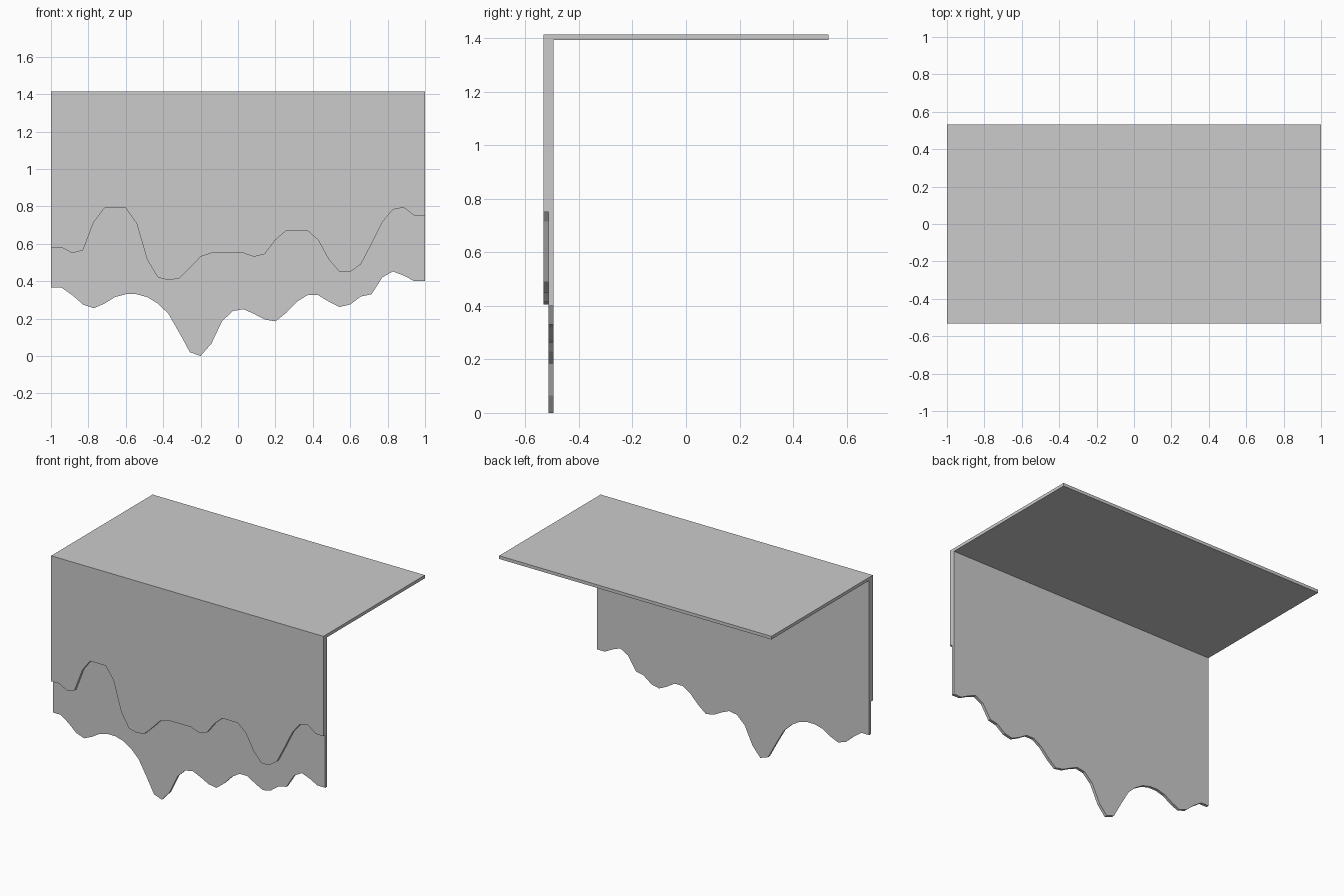
import bpy
import bmesh
from mathutils import Vector

if "Cube" in bpy.data.objects:
    bpy.data.objects.remove(bpy.data.objects["Cube"])

TOP, UNDER = 1.413, 1.392      # top and underside of the flat sheet
FRONT, BACK = -0.532, 0.532

# Torn lower edges: heights in hundredths at equal steps from left to right
OUTER_EDGE = [58, 58, 55, 56.5, 71.5, 79, 79, 79, 71, 51.5, 42, 40.5, 41.5, 47, 53,
              55, 55, 55, 55, 53, 54.5, 62, 67, 67, 67, 62, 51.5, 45, 45, 49, 60,
              71.5, 78.3, 79.4, 75, 75]
INNER_EDGE = [36.5, 36.5, 32.5, 27.5, 25.5, 28, 31.5, 33, 33, 31.5, 28, 22.5, 12.5,
              2, 0, 6.5, 18.5, 24, 25, 22.5, 19.5, 18.5, 23, 29, 32.5, 32.5, 29,
              26.2, 27.5, 31.8, 33, 42, 45.2, 43, 40, 40]


def extruded(name, points, offset):
    """Solid made by extruding a flat outline along an offset."""
    bm = bmesh.new()
    face = bm.faces.new([bm.verts.new(p) for p in points])
    result = bmesh.ops.extrude_face_region(bm, geom=[face], use_keep_orig=True)
    moved = [g for g in result["geom"] if isinstance(g, bmesh.types.BMVert)]
    bmesh.ops.translate(bm, verts=moved, vec=Vector(offset))
    bmesh.ops.recalc_face_normals(bm, faces=bm.faces)
    mesh = bpy.data.meshes.new(name)
    bm.to_mesh(mesh)
    bm.free()
    obj = bpy.data.objects.new(name, mesh)
    bpy.context.collection.objects.link(obj)
    return obj


def torn_panel(name, edge, y, thickness, top):
    """Hanging panel with a ragged lower edge."""
    step = 2 / (len(edge) - 1)
    points = [(-1 + i * step, y, z / 100) for i, z in enumerate(edge)]
    points += [(1, y, top), (-1, y, top)]
    return extruded(name, points, (0, thickness, 0))


# Flat sheet on top, butting against the back of the outer layer
extruded("top_sheet", [(-1, -0.513, UNDER), (1, -0.513, UNDER),
                       (1, BACK, UNDER), (-1, BACK, UNDER)], (0, 0, TOP - UNDER))
# Two hanging layers at the front
torn_panel("outer_layer", OUTER_EDGE, FRONT, 0.019, TOP)
torn_panel("inner_layer", INNER_EDGE, -0.513, 0.019, UNDER)
